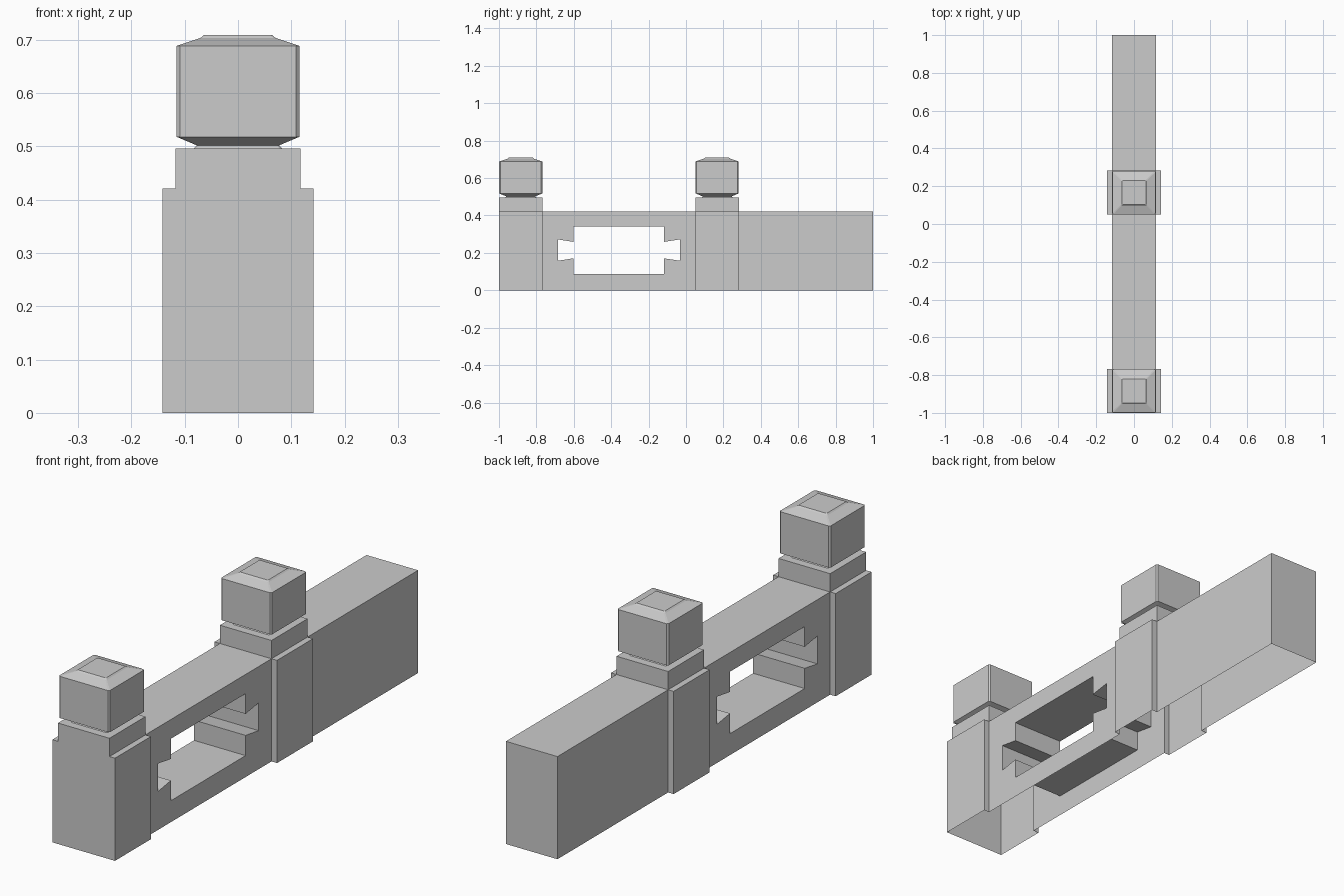
import bpy, bmesh, math

if "Cube" in bpy.data.objects:
    bpy.data.objects.remove(bpy.data.objects["Cube"])

BW, PW = 0.117, 0.142          # half widths of beam and posts
ZB, ZP = 0.421, 0.496          # beam top and post top
POSTS = [(-1.0, -0.767), (0.05, 0.283)]


def finish(bm, name):
    bmesh.ops.remove_doubles(bm, verts=bm.verts, dist=1e-5)
    bmesh.ops.recalc_face_normals(bm, faces=bm.faces)
    me = bpy.data.meshes.new(name)
    bm.to_mesh(me)
    bm.free()
    ob = bpy.data.objects.new(name, me)
    bpy.context.collection.objects.link(ob)
    return ob


def face(bm, pts):
    return bm.faces.new([bm.verts.new(p) for p in pts])


def sweep(bm, a, b, closed=False):
    """Strip of quads between two matching point rows."""
    n = len(a)
    for i in range(n if closed else n - 1):
        j = (i + 1) % n
        face(bm, [a[i], a[j], b[j], b[i]])


# Wall shell: hollow and open underneath
bm = bmesh.new()

# posts, stepped in above the beam
right = [(PW, 0), (PW, ZB), (BW, ZB), (BW, ZP)]
profile = right + [(-x, z) for x, z in reversed(right)]
for y0, y1 in POSTS:
    sweep(bm, [(x, y0, z) for x, z in profile], [(x, y1, z) for x, z in profile])
    for y in (y0, y1):
        for s in (-1, 1):
            face(bm, [(s * BW, y, 0), (s * PW, y, 0), (s * PW, y, ZB), (s * BW, y, ZB)])
        face(bm, [(-BW, y, ZB), (BW, y, ZB), (BW, y, ZP), (-BW, y, ZP)])

# closed ends of the wall
for y in (-1, 1):
    face(bm, [(-BW, y, 0), (BW, y, 0), (BW, y, ZB), (-BW, y, ZB)])

# plain beam section
beam = [(BW, 0), (BW, ZB), (-BW, ZB), (-BW, 0)]
sweep(bm, [(x, 0.283, z) for x, z in beam], [(x, 1, z) for x, z in beam])

# windowed beam section: each side is an upper and a lower half round the opening
ya, yb, zm = -0.767, 0.05, 0.215
face(bm, [(-BW, ya, ZB), (BW, ya, ZB), (BW, yb, ZB), (-BW, yb, ZB)])
upper = [(-0.684, zm), (-0.684, 0.272), (-0.602, 0.259), (-0.602, 0.342),
         (-0.118, 0.342), (-0.118, 0.259), (-0.033, 0.272), (-0.033, zm)]
lower = [(y, 2 * zm - z) for y, z in upper]
for s in (-1, 1):
    for half, z in ((upper, ZB), (lower, 0)):
        outline = [(ya, zm)] + half + [(yb, zm), (yb, z), (ya, z)]
        face(bm, [(s * BW, y, zz) for y, zz in outline])
loop = upper + lower[-2:0:-1]
sweep(bm, [(-BW, y, z) for y, z in loop], [(BW, y, z) for y, z in loop], True)
finish(bm, "wall_with_posts")


# Post caps: stacked square rings with slightly cut corners
def ring(half, z, yc):
    c = half - 0.05 * half
    corners = [(half, -c), (half, c), (c, half), (-c, half),
               (-half, c), (-half, -c), (-c, -half), (c, -half)]
    return [(x, y + yc, z) for x, y in corners]


CAP = [(0.083, ZP), (0.077, 0.502), (0.115, 0.518), (0.115, 0.689),
       (0.07, 0.704), (0.064, 0.709)]
for name, (y0, y1) in zip(("front_cap", "middle_cap"), POSTS):
    bm = bmesh.new()
    rings = [ring(h, z, (y0 + y1) / 2) for h, z in CAP]
    for a, b in zip(rings, rings[1:]):
        sweep(bm, a, b, True)
    face(bm, rings[-1])
    finish(bm, name)
